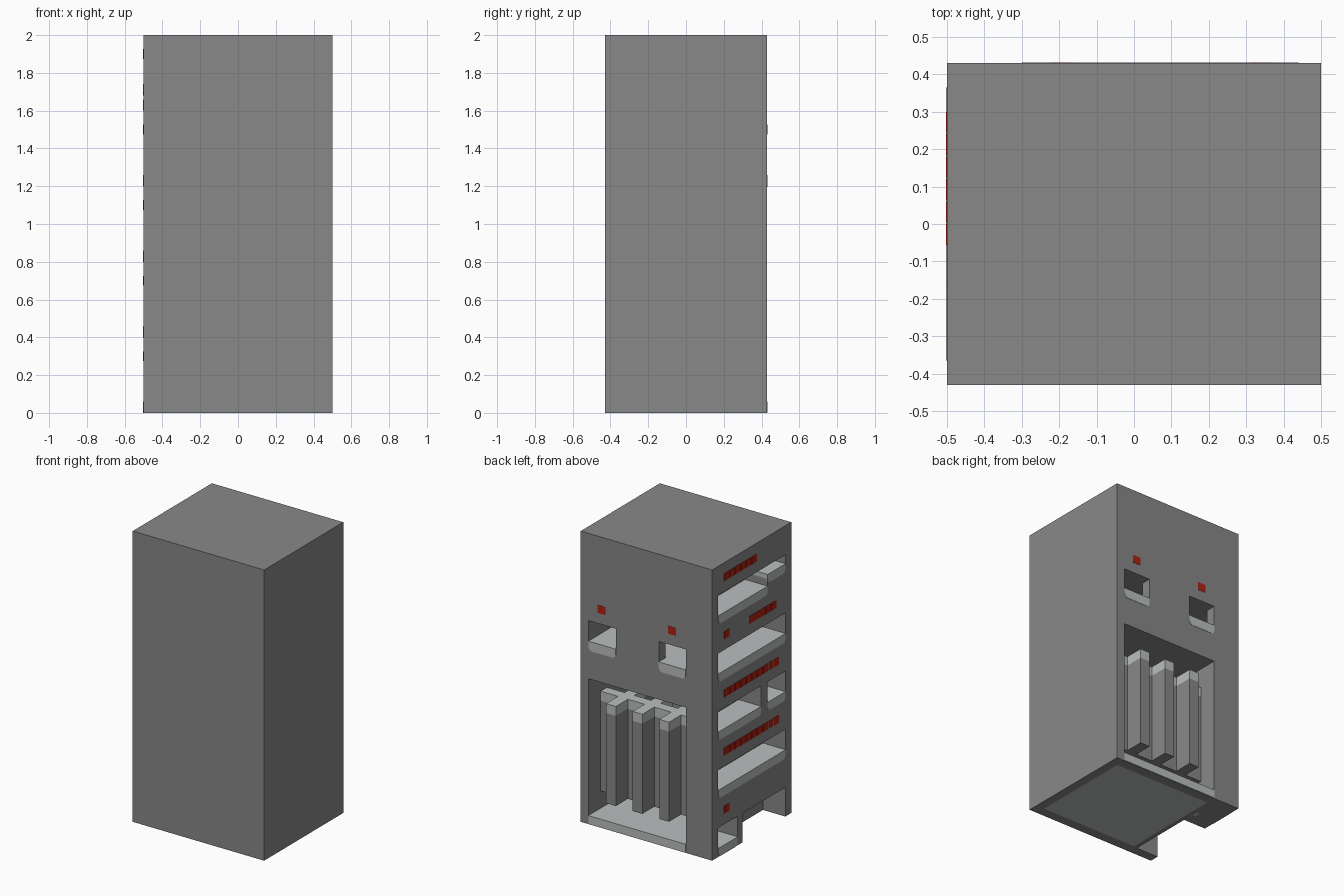
import bpy, bmesh

cube = bpy.data.objects.get("Cube")
if cube:
    bpy.data.objects.remove(cube, do_unlink=True)


def material(name, rgb):
    m = bpy.data.materials.new(name)
    m.use_nodes = True
    m.diffuse_color = (*rgb, 1)
    m.node_tree.nodes["Principled BSDF"].inputs["Base Color"].default_value = (*rgb, 1)
    return m


GREY = material("wall grey", (0.246, 0.246, 0.246))
LIGHT = material("pale floor grey", (0.497, 0.52, 0.52))
RED = material("sign red", (0.42, 0.015, 0.006))


def box(name, xr, yr, zr, mat=None, chamfer_axis=None):
    """Box from ranges; chamfer_axis rounds the lower edges running along that axis."""
    bm = bmesh.new()
    bmesh.ops.create_cube(bm, size=1)
    for v in bm.verts:
        for i, (lo, hi) in enumerate((xr, yr, zr)):
            v.co[i] = lo if v.co[i] < 0 else hi
    if chamfer_axis is not None:
        edges = [e for e in bm.edges
                 if all(abs(v.co.z - zr[0]) < 1e-5 for v in e.verts)
                 and abs(e.verts[0].co[chamfer_axis] - e.verts[1].co[chamfer_axis]) > 1e-4]
        bmesh.ops.bevel(bm, geom=edges, offset=0.025, segments=2,
                        profile=0.5, affect='EDGES')
    mesh = bpy.data.meshes.new(name)
    bm.to_mesh(mesh)
    bm.free()
    ob = bpy.data.objects.new(name, mesh)
    if mat:
        mesh.materials.append(mat)
    bpy.context.scene.collection.objects.link(ob)
    return ob


def cut(target, xr, yr, zr):
    cutter = box("cutter", xr, yr, zr)
    cutter.hide_render = True
    mod = target.modifiers.new("opening", 'BOOLEAN')
    mod.operation = 'DIFFERENCE'
    mod.solver = 'EXACT'
    mod.object = cutter
    bpy.context.view_layer.objects.active = target
    bpy.ops.object.modifier_apply(modifier=mod.name)
    bpy.data.objects.remove(cutter, do_unlink=True)


W, D, H = 0.5, 0.43, 2.0
SIDE = 0.365        # half width of the side openings
SLAB = 0.06         # floor thickness
POKE = 0.002        # lips sit just proud of the wall
INNER = -0.33       # depth of the side rooms
ROOM = (-0.30, 0.44)

tower = box("tower_walls", (-W, W), (-D, D), (0, H), GREY)

# Tall room open at the back, with its floor
cut(tower, ROOM, (-0.36, 0.36), (-0.1, 1.0))
cut(tower, ROOM, (0.3, 0.6), (0.03, 1.0))
box("ground_floor", ROOM, (-0.36, 0.36), (0, SLAB), LIGHT)
box("ground_floor_lip", ROOM, (0.36, D + POKE), (0.003, SLAB), LIGHT)

# Hall with two back windows
cut(tower, (-0.44, 0.44), (-0.36, 0.36), (1.23, 1.4))
box("hall_floor", (-0.44, 0.44), (-0.36, 0.36), (1.2, 1.2 + SLAB), LIGHT)
for i, xr in enumerate([(0.233, 0.44), (-0.30, -0.095)]):
    cut(tower, xr, (0.3, 0.6), (1.23, 1.4))
    box(f"back_window_sill_{i}", xr, (0.34, D + POKE), (1.195, 1.2 + SLAB), LIGHT, 1)

# Side openings: y range, floor height, opening top
side_openings = [
    ((-0.17, SIDE), 1.6, 1.8),
    ((-SIDE, -0.17), 1.68, 1.8),
    ((-SIDE, SIDE), 1.2, 1.4),
    ((-0.10, SIDE), 0.8, 1.0),
    ((-SIDE, -0.17), 0.8, 1.0),
    ((-SIDE, SIDE), 0.4, 0.6),
    ((0.155, SIDE), 0.0, 0.2),
]
for i, (yr, z, top) in enumerate(side_openings):
    cut(tower, (-0.6, INNER), yr, (z + 0.03, top))
    box(f"side_floor_{i}", (-W - POKE, INNER), yr, (z, z + SLAB), LIGHT, 0)

# Ground passage without a floor
cut(tower, (-0.6, INNER), (-SIDE, 0.10), (-0.1, 0.2))

# Hanging fins and cross wall in the tall room, with pale caps
fin_x = [0.27, 0.068, -0.135]
parts = [(ROOM, (0.23, 0.30))]
parts += [((x - 0.037, x + 0.037), (0.30, D)) for x in fin_x]
parts += [((x - 0.037, x + 0.037), (0.10, 0.23)) for x in fin_x]
for i, (xr, yr) in enumerate(parts):
    box(f"hanging_fin_{i}", xr, yr, (0.18, 0.80), GREY)
    box(f"fin_cap_{i}", xr, yr, (0.80, 0.865), LIGHT)

# Red sign plates on the side: first y, height, plate count
for y, z, count in [(0.30, 1.9, 6), (0.30, 1.5, 1), (0.03, 1.5, 5),
                    (0.30, 1.1, 10), (0.30, 0.7, 10), (0.30, 0.3, 1)]:
    for k in range(count):
        y0 = y - 0.06 * k
        box("side_sign_plate", (-W - POKE, -W + POKE), (y0 - 0.056, y0),
            (z - 0.026, z + 0.026), RED)

# Red sign plates above the back windows
for x in (0.34, -0.195):
    box("back_sign_plate", (x - 0.03, x + 0.03), (D - POKE, D + POKE),
        (1.473, 1.527), RED)
